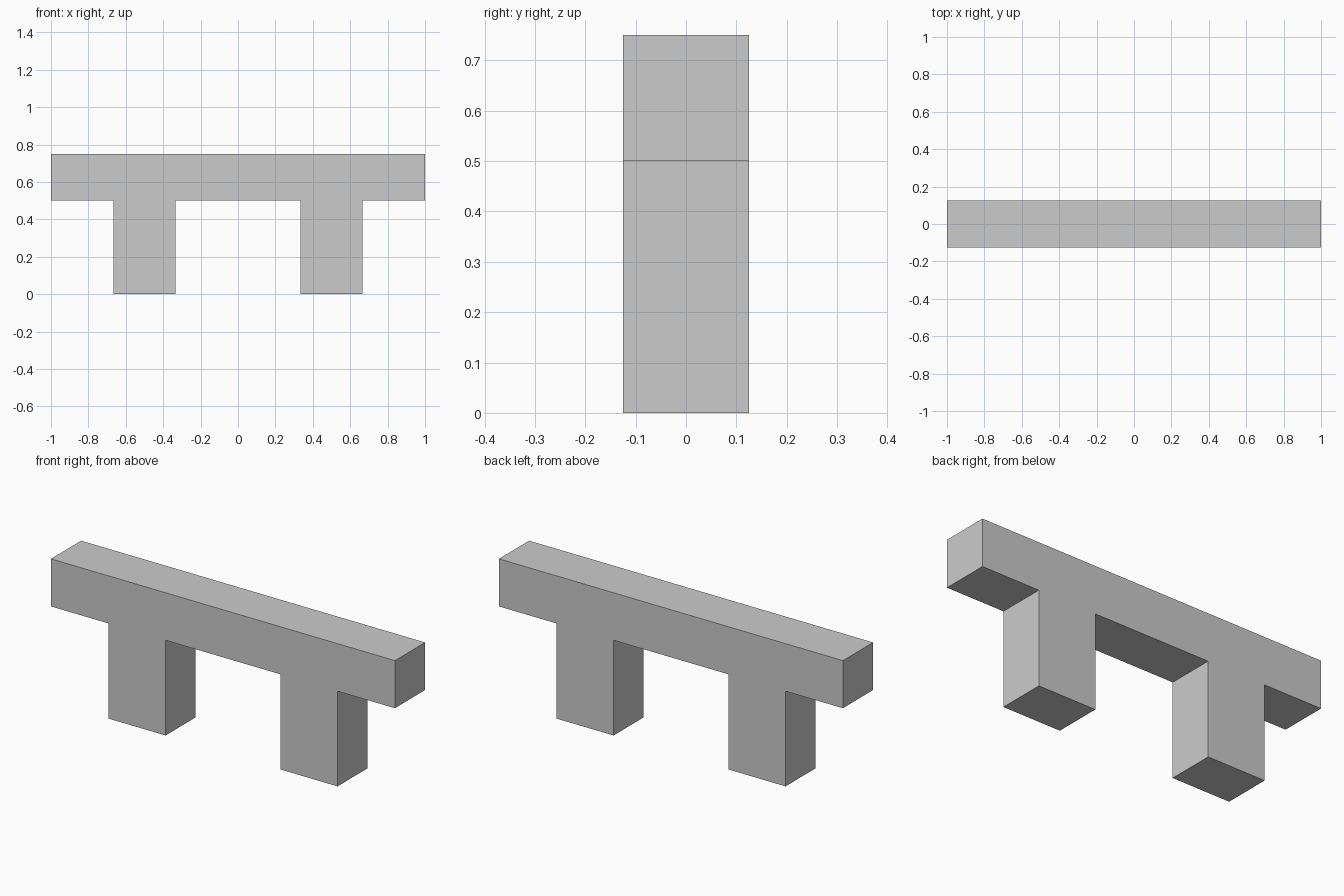
import bpy
import bmesh

if "Cube" in bpy.data.objects:
    bpy.data.objects.remove(bpy.data.objects["Cube"])

HALF_LENGTH, DEPTH = 1.0, 0.25
BEAM_BOTTOM, BEAM_TOP = 0.5, 0.75
LEG_INNER, LEG_OUTER = 1 / 3, 2 / 3

# Right half of the front outline, from the middle underside round to the top corner
right = [
    (LEG_INNER, BEAM_BOTTOM), (LEG_INNER, 0), (LEG_OUTER, 0),
    (LEG_OUTER, BEAM_BOTTOM), (HALF_LENGTH, BEAM_BOTTOM), (HALF_LENGTH, BEAM_TOP),
]
# Mirror it to close the outline
outline = right + [(-x, z) for x, z in reversed(right)]

# Two-legged beam: one flat outline extruded front to back
bm = bmesh.new()
front = bm.faces.new([bm.verts.new((x, -DEPTH / 2, z)) for x, z in outline])
extruded = bmesh.ops.extrude_face_region(bm, geom=[front], use_keep_orig=True)
back_verts = [g for g in extruded["geom"] if isinstance(g, bmesh.types.BMVert)]
bmesh.ops.translate(bm, verts=back_verts, vec=(0, DEPTH, 0))
bmesh.ops.recalc_face_normals(bm, faces=bm.faces)

mesh = bpy.data.meshes.new("two_legged_beam")
bm.to_mesh(mesh)
bm.free()
bpy.context.collection.objects.link(bpy.data.objects.new("two_legged_beam", mesh))
